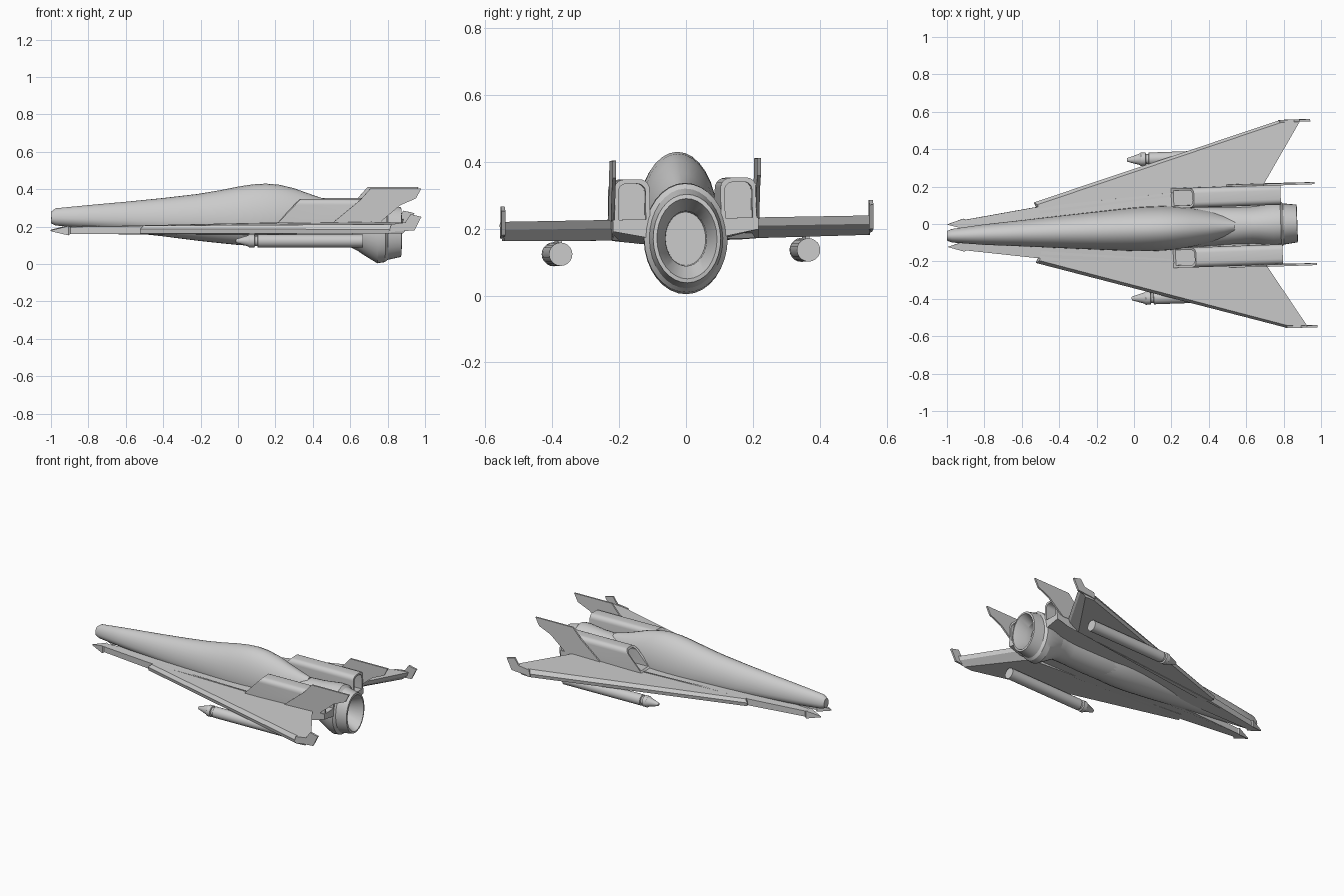
import bpy, bmesh
from math import sin, cos, pi, radians
from mathutils import Matrix

# The whole craft sits slightly yawed and rolled
POSE = (Matrix.Translation((0, -0.028, 0.19)) @ Matrix.Rotation(radians(2), 4, 'Z')
        @ Matrix.Rotation(radians(1), 4, 'X') @ Matrix.Translation((0, 0, -0.19)))


def skin(name, rings, mirror=False, smooth=0):
    """Bridge equal-sized point rings, cap both ends, optionally mirror across y."""
    bm = bmesh.new()
    loops = [[bm.verts.new(p) for p in r] for r in rings]
    n = len(loops[0])
    for a, b in zip(loops, loops[1:]):
        for i in range(n):
            j = (i + 1) % n
            bm.faces.new((a[i], a[j], b[j], b[i]))
    bm.faces.new(loops[0][::-1])
    bm.faces.new(loops[-1])
    bmesh.ops.recalc_face_normals(bm, faces=bm.faces)
    mesh = bpy.data.meshes.new(name)
    bm.to_mesh(mesh)
    bm.free()
    ob = bpy.data.objects.new(name, mesh)
    bpy.context.collection.objects.link(ob)
    ob.matrix_world = POSE
    if mirror:
        m = ob.modifiers.new("mirror", 'MIRROR')
        m.use_axis = (False, True, False)
    if smooth:
        bpy.ops.object.select_all(action='DESELECT')
        ob.select_set(True)
        bpy.context.view_layer.objects.active = ob
        bpy.ops.object.shade_smooth_by_angle(angle=radians(smooth))
    return ob


def oval(x, hw, zb, zc, zt, y=0, n=32):
    """Egg-shaped cross-section: widest at zc, reaching from zb to zt."""
    pts = []
    for i in range(n):
        a = 2 * pi * i / n
        s = sin(a)
        pts.append((x, y + hw * cos(a), zc + s * ((zt - zc) if s > 0 else (zc - zb))))
    return pts


# Main hull with blended cockpit bulge
hull = [(-1.0, .026, .217, .245, .280), (-.975, .036, .206, .245, .298),
        (-.8, .055, .190, .240, .315), (-.6, .070, .170, .235, .333),
        (-.4, .086, .148, .230, .353), (-.22, .100, .125, .230, .374),
        (-.1, .109, .112, .228, .394), (0, .116, .102, .225, .414),
        (.08, .119, .097, .225, .426), (.15, .119, .095, .225, .430),
        (.22, .115, .095, .225, .424), (.3, .105, .095, .225, .405),
        (.4, .086, .100, .225, .369), (.48, .066, .110, .225, .343),
        (.54, .045, .130, .225, .328)]
skin("hull", [oval(*s) for s in hull], smooth=35)

# Engine housing behind the cockpit
housing = [(-.1, .085, .125, .2, .25), (.1, .108, .1, .2, .27), (.35, .108, .093, .2, .29),
           (.53, .1, .092, .2, .318), (.6, .102, .09, .195, .322), (.68, .106, .05, .18, .325)]
skin("engine_housing", [oval(*s) for s in housing], smooth=35)

# Engine nozzle: flared collar, outer bell, hollow throat
nozzle = [(.62, .102, .085, .195, .322), (.665, .107, .053, .18, .328),
          (.745, .125, .004, .17, .337), (.785, .125, .010, .17, .335),
          (.800, .110, .022, .17, .320), (.872, .101, .038, .17, .303),
          (.874, .090, .050, .17, .290), (.80, .062, .088, .17, .253), (.76, .060, .09, .17, .25)]
skin("engine_nozzle", [oval(*s) for s in nozzle], smooth=20)

# Side strakes with pointed prongs: (x, y, bottom z, top z)
strake = [(-1.0, .060, .175, .182), (-.91, .088, .155, .205), (-.90, .082, .163, .200),
          (-.53, .135, .163, .205), (.2, .188, .165, .226), (.70, .220, .168, .230),
          (.79, .218, .195, .230), (.79, .09, .17, .230), (.2, .06, .150, .235),
          (-.53, .03, .163, .215), (-.90, .038, .163, .200), (-.91, .034, .155, .205)]
skin("side_strake", [[(x, y, b) for x, y, b, t in strake],
                     [(x, y, t) for x, y, b, t in strake]], mirror=True)

# Delta wings: bevelled leading edge, undercut trailing edge
wing_bottom = [(-.53, .158, .167), (.80, .550, .172), (.86, .545, .172), (.62, .215, .168), (-.50, .10, .167)]
wing_mid = [(-.53, .162, .190), (.80, .556, .195), (.90, .554, .205), (.69, .215, .205), (-.50, .10, .190)]
wing_top = [(-.51, .150, .208), (.80, .542, .222), (.91, .552, .230), (.70, .215, .230), (-.50, .10, .208)]
skin("wing", [wing_bottom, wing_mid, wing_top], mirror=True)


def plate(name, outline, y0, y1):
    """Thin upright plate from an x-z outline, on both sides."""
    skin(name, [[(x, y, z) for x, z in outline] for y in (y0, y1)], mirror=True)


# Swept tail fins and small wingtip fins
plate("tail_fin", [(.50, .225), (.645, .345), (.70, .407), (.972, .407), (.945, .355),
                   (.86, .318), (.75, .225)], .211, .222)
plate("wingtip_fin", [(.79, .180), (.80, .222), (.875, .232), (.905, .276), (.962, .262),
                      (.925, .19)], .545, .557)


def arch(inset, x, slant):
    """Rounded-top intake cross-section; slant rakes it backward with height."""
    y0, y1, z0, z1, r = .106 + inset, .213 - inset, .222 + inset * .6, .35 - inset, .03 - inset * .5
    pts = [(y0, z0), (y1, z0)]
    for cy, start in ((y1 - r, 0), (y0 + r, pi / 2)):
        for k in range(6):
            a = start + pi / 2 * k / 5
            pts.append((cy + r * cos(a), z1 - r + r * sin(a)))
    return [(x + slant * (z - .222), y, z) for y, z in pts]


# Shoulder intakes, hollow at both ends
skin("intake", [arch(.013, .34, .9), arch(.013, .21, .95), arch(0, .205, .95), arch(0, .79, 0),
                arch(.013, .79, 0), arch(.013, .70, 0)], mirror=True, smooth=30)

# Underwing missiles
missile = [(-.025, .008), (-.02, .011), (.04, .029), (.05, .036), (.075, .036), (.078, .027),
           (.09, .027), (.093, .035), (.655, .035)]
skin("missile", [oval(x, r, .13 - r, .13, .13 + r, .371, 20) for x, r in missile],
     mirror=True, smooth=30)

# Short pylons joining missiles to wings
skin("pylon", [[(x, y, z) for x, y in ((.30, .365), (.60, .365), (.60, .377), (.30, .377))]
               for z in (.15, .18)], mirror=True)
